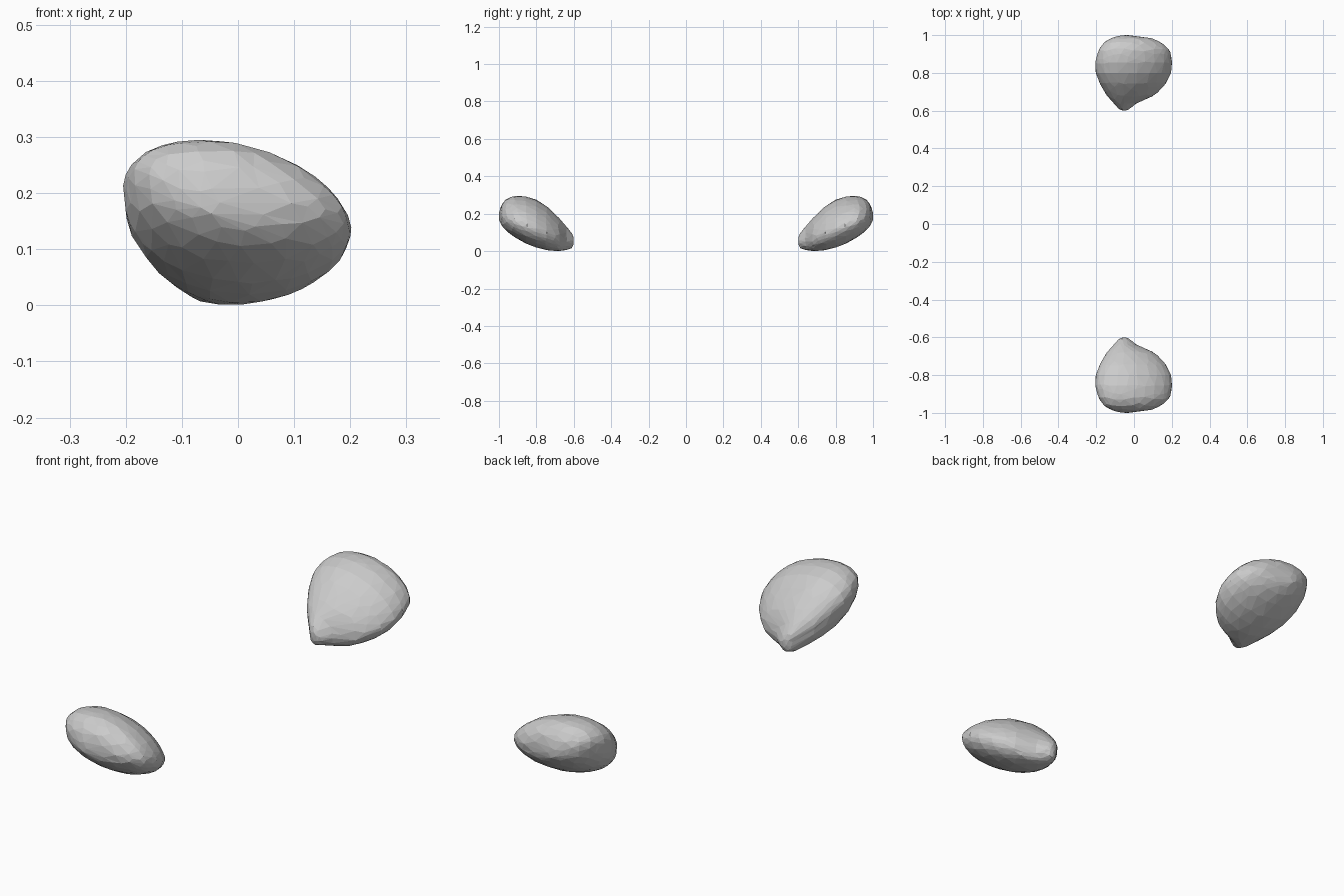
import bpy, bmesh, math

if "Cube" in bpy.data.objects:
    bpy.data.objects.remove(bpy.data.objects["Cube"])

# Cross-sections along y: y, xmin, xmax, zmin, zmax
SECTIONS = [
    (.600, -.060, -.040, .040, .070),
    (.610, -.080, -.022, .016, .095),
    (.640, -.105, .015, .006, .132),
    (.680, -.142, .110, .002, .177),
    (.740, -.177, .167, .006, .234),
    (.800, -.200, .196, .022, .272),
    (.860, -.203, .203, .045, .291),
    (.920, -.187, .190, .080, .292),
    (.960, -.160, .147, .110, .277),
    (.985, -.120, .090, .138, .250),
    (1.00, -.065, -.030, .165, .205),
]
SHEAR = -0.13


def section_at(y):
    for a, b in zip(SECTIONS, SECTIONS[1:]):
        if y <= b[0]:
            t = max(0, (y - a[0]) / (b[0] - a[0]))
            return [p + (q - p) * t for p, q in zip(a[1:], b[1:])]
    return SECTIONS[-1][1:]


def pebble(name, side):
    bm = bmesh.new()
    bmesh.ops.create_icosphere(bm, subdivisions=4, radius=1)
    for v in bm.verts:
        y = 0.8 + 0.2 * v.co.z
        x0, x1, z0, z1 = section_at(y)
        r = math.hypot(v.co.x, v.co.y)
        c, s = (v.co.x / r, v.co.y / r) if r > 1e-4 else (0, 0)
        # fuller lower right, leaner lower left
        skew = -0.025 * s * s if s < 0 else -0.03 * s
        hx = (x1 - x0) / 2 * c
        x = (x0 + x1) / 2 + hx + skew * r
        z = (z0 + z1) / 2 + (z1 - z0) / 2 * s + SHEAR * hx
        v.co = (x, side * y, max(z, 0))
    bmesh.ops.recalc_face_normals(bm, faces=bm.faces)
    me = bpy.data.meshes.new(name)
    bm.to_mesh(me)
    bm.free()
    ob = bpy.data.objects.new(name, me)
    bpy.context.collection.objects.link(ob)
    # irregular low-poly facets
    dec = ob.modifiers.new("facets", 'DECIMATE')
    dec.ratio = 0.4
    return ob


# Mirrored pair, tapered tips facing inward
pebble("front_pebble", -1)
pebble("back_pebble", 1)
